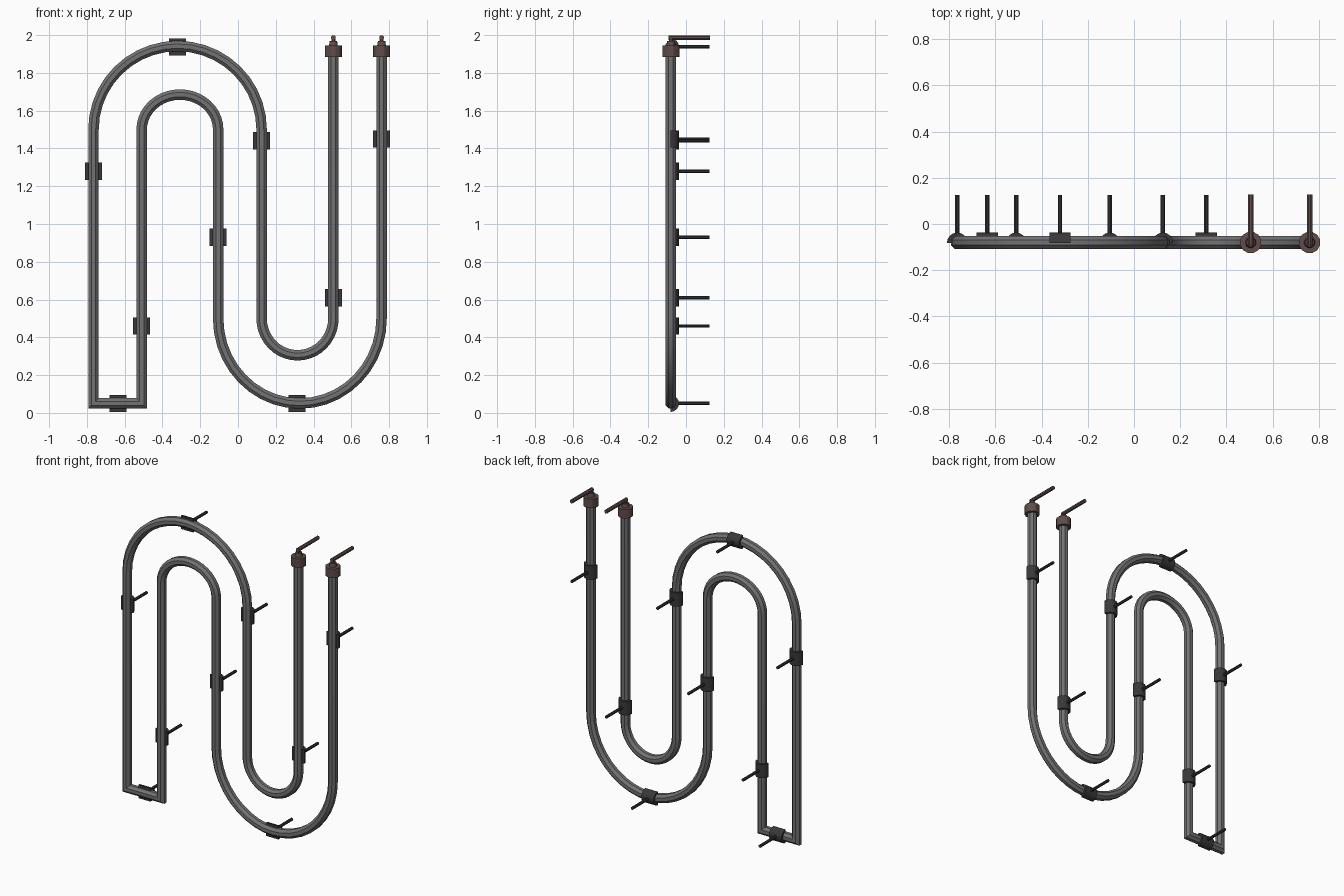
import bpy
import bmesh
from math import sin, cos, pi, radians
from mathutils import Vector, Matrix

cube = bpy.data.objects.get("Cube")
if cube:
    bpy.data.objects.remove(cube)

PIPE_Y = -0.08
PIPE_R = 0.03


def material(name, rgb):
    m = bpy.data.materials.new(name)
    m.use_nodes = True
    m.diffuse_color = (*rgb, 1)
    m.node_tree.nodes["Principled BSDF"].inputs["Base Color"].default_value = (*rgb, 1)
    return m


steel = material("grey steel", (0.17, 0.17, 0.17))
iron = material("dark iron", (0.04, 0.04, 0.042))
brown = material("brown ceramic", (0.115, 0.075, 0.07))


def finish(name, bm, mat):
    bmesh.ops.recalc_face_normals(bm, faces=bm.faces)
    me = bpy.data.meshes.new(name)
    bm.to_mesh(me)
    bm.free()
    me.materials.append(mat)
    ob = bpy.data.objects.new(name, me)
    bpy.context.collection.objects.link(ob)
    bpy.ops.object.select_all(action='DESELECT')
    ob.select_set(True)
    bpy.context.view_layer.objects.active = ob
    bpy.ops.object.shade_smooth_by_angle(angle=radians(30))
    return ob


def skin(bm, rings):
    # Join consecutive rings and cap both ends
    n = len(rings[0])
    for a, b in zip(rings, rings[1:]):
        for i in range(n):
            j = (i + 1) % n
            bm.faces.new((a[i], a[j], b[j], b[i]))
    bm.faces.new(rings[0])
    bm.faces.new(rings[-1])


def bend(cx, cz, rx, rz, start, end, steps=20):
    angles = [radians(start + (end - start) * i / steps) for i in range(steps + 1)]
    return [Vector((cx + rx * cos(a), 0, cz + rz * sin(a))) for a in angles]


def cylinder(bm, a, b, r1, r2, sides):
    a, b = Vector(a), Vector(b)
    d = b - a
    mat = Matrix.Translation((a + b) / 2) @ d.to_track_quat('Z', 'Y').to_matrix().to_4x4()
    bmesh.ops.create_cone(bm, cap_ends=True, segments=sides, radius1=r1, radius2=r2,
                          depth=d.length, matrix=mat @ Matrix.Rotation(pi / sides, 4, 'Z'))


# Heating pipe: one continuous path with mitred corners
path = [Vector((0.505, 0, 1.92))]
path += bend(0.315, 0.5, 0.19, 0.195, 0, -180)
path += bend(-0.32, 1.5, 0.445, 0.442, 0, 180)
path += [Vector((-0.765, 0, 0.05)), Vector((-0.51, 0, 0.05))]
path += bend(-0.3075, 1.5, 0.2025, 0.185, 180, 0)
path += bend(0.3275, 0.5, 0.4325, 0.45, 180, 360)
path += [Vector((0.76, 0, 1.92))]

bm = bmesh.new()
rings = []
for i, p in enumerate(path):
    t_in = (p - path[max(i - 1, 0)]).normalized()
    t_out = (path[min(i + 1, len(path) - 1)] - p).normalized()
    tangent = (t_in + t_out).normalized()
    stretch = 1 / max(tangent.dot(t_out if t_out.length else t_in), 0.5)
    side = Vector((tangent.z, 0, -tangent.x)) * stretch
    ring = []
    for k in range(8):
        a = (k + 0.5) * pi / 4
        ring.append(bm.verts.new(p + PIPE_R * (side * cos(a) + Vector((0, sin(a), 0)))
                                 + Vector((0, PIPE_Y, 0))))
    rings.append(ring)
skin(bm, rings)
finish("heating_pipe", bm, steel)


# Half-round clamp behind the pipe with a mounting pin
def clamp(name, x, z, level):
    bm = bmesh.new()
    rings = []
    for s in (-0.046, 0.046):
        ring = []
        for k in range(9):
            a = k * pi / 8
            c, back = 0.045 * cos(a), PIPE_Y - 0.003 + 0.046 * sin(a)
            co = (x + s, back, z + c) if level else (x + c, back, z + s)
            ring.append(bm.verts.new(co))
        rings.append(ring)
    skin(bm, rings)
    cylinder(bm, (x, -0.06, z), (x, 0.125, z), 0.01, 0.01, 8)
    finish(name, bm, iron)


for name, x, z, level in (
        ("outer_left_clamp", -0.765, 1.28, False),
        ("inner_left_clamp", -0.51, 0.46, False),
        ("bottom_left_clamp", -0.635, 0.05, True),
        ("top_bend_clamp", -0.32, 1.938, True),
        ("centre_left_clamp", -0.105, 0.93, False),
        ("centre_right_clamp", 0.125, 1.44, False),
        ("bottom_bend_clamp", 0.3125, 0.05, True),
        ("inner_right_clamp", 0.505, 0.61, False),
        ("outer_right_clamp", 0.76, 1.45, False)):
    clamp(name, x, z, level)

# Terminal caps with neck and bent connector rod
for name, x in (("inner_terminal", 0.505), ("outer_terminal", 0.76)):
    bm = bmesh.new()
    cylinder(bm, (x, PIPE_Y, 1.885), (x, PIPE_Y, 1.945), 0.047, 0.047, 12)
    cylinder(bm, (x, PIPE_Y, 1.945), (x, PIPE_Y, 1.97), 0.024, 0.02, 12)
    cylinder(bm, (x, PIPE_Y, 1.96), (x, PIPE_Y, 1.99), 0.012, 0.012, 8)
    cylinder(bm, (x, -0.092, 1.987), (x, 0.127, 1.987), 0.013, 0.013, 8)
    finish(name, bm, brown)
